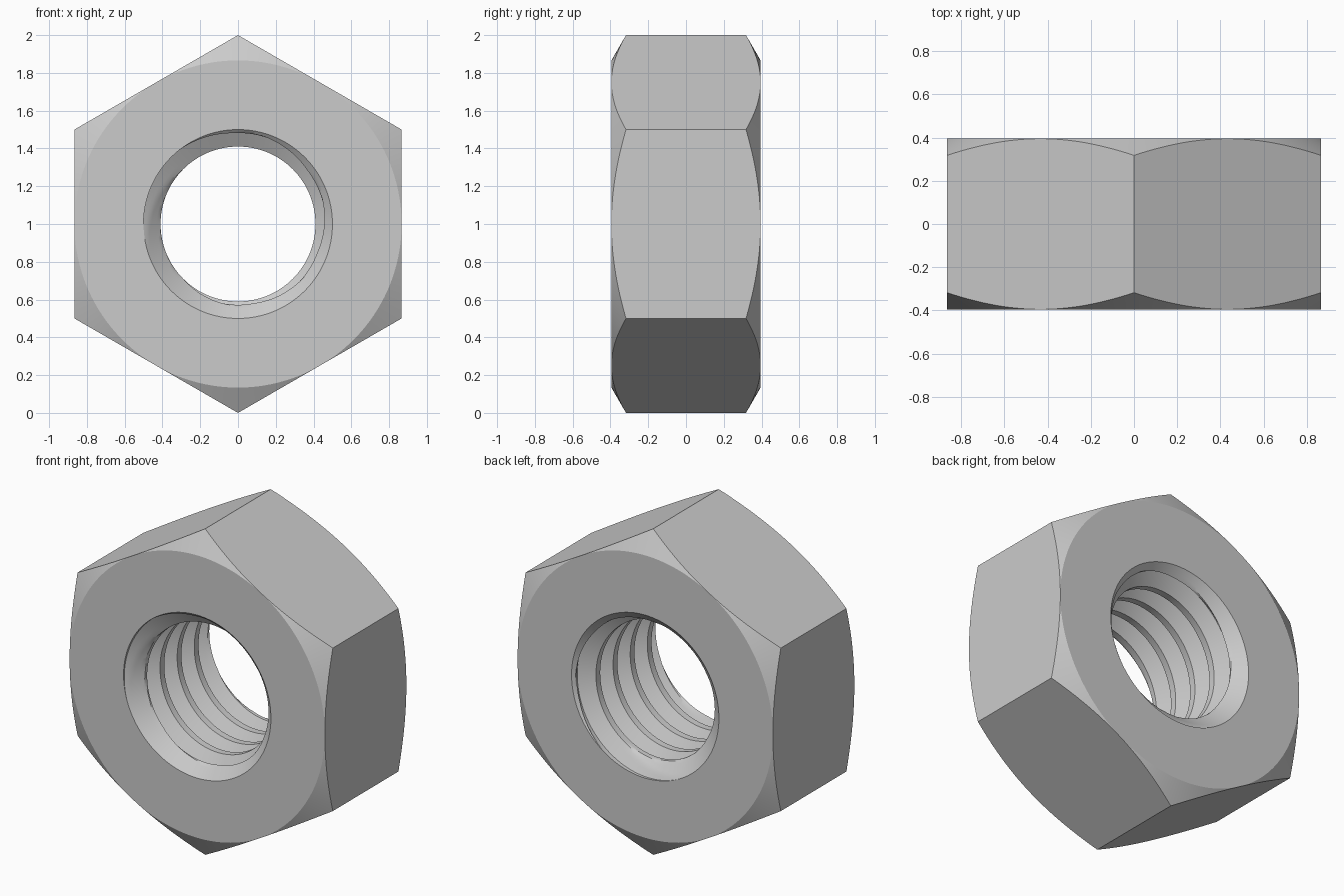
import bpy, bmesh, math

if "Cube" in bpy.data.objects:
    bpy.data.objects.remove(bpy.data.objects["Cube"])

N = 192              # angular divisions (multiple of 12)
H = 0.395            # half thickness
FLAT = math.sqrt(3) / 2   # half width across flats
MAJOR, MINOR = 0.5, 0.41  # thread root and crest radii
PITCH = 0.166
SUB = 16             # samples per thread pitch
SINK = 0.08          # countersink depth

mat = bpy.data.materials.new("steel grey")
mat.diffuse_color = (0.6, 0.6, 0.6, 1)
mat.use_nodes = True
mat.node_tree.nodes["Principled BSDF"].inputs["Base Color"].default_value = mat.diffuse_color


def thread_radius(j):
    """Trapezoid thread profile: crest 4/16, flank 5/16, root 2/16, flank 5/16."""
    p = j % SUB
    d = min(p, SUB - p)            # distance from crest centre
    return MINOR + (MAJOR - MINOR) * min(max((d - 2) / 5, 0), 1)


def column(t):
    """Closed radial section (radius, y) of the nut at angle t."""
    a = (t - math.pi / 2 + math.pi / 6) % (math.pi / 3) - math.pi / 6
    hexr = FLAT / math.cos(math.pi / 6 - abs(a))
    edge = H - (hexr - FLAT) * math.tan(math.radians(30))
    # hexagonal outside with 30 degree chamfer
    pts = [(MAJOR, -H), (FLAT, -H), (hexr, -edge), (hexr, edge), (FLAT, H), (MAJOR, H)]
    # threaded bore, from back to front, right-handed helix
    shift = -(t - math.pi) / (2 * math.pi) * PITCH - 0.315
    for j in range(SUB * 6, -SUB * 2, -1):
        y = min(max(j / SUB * PITCH + shift, -H), H)
        cone = MAJOR - (MAJOR - MINOR) * (H - abs(y)) / SINK
        r = MAJOR if abs(y) == H else max(thread_radius(j), cone)
        pts.append((r, y))
    return pts


# Sweep the section around the y axis
bm = bmesh.new()
cols = []
for i in range(N + 1):
    t = 2 * math.pi * i / N
    cols.append([bm.verts.new((r * math.cos(t), y, 1 + r * math.sin(t)))
                 for r, y in column(t)])
for a, b in zip(cols, cols[1:]):
    for k in range(len(a)):
        m = (k + 1) % len(a)
        bm.faces.new((a[k], b[k], b[m], a[m]))
bmesh.ops.remove_doubles(bm, verts=bm.verts, dist=1e-5)
bmesh.ops.dissolve_degenerate(bm, edges=bm.edges, dist=1e-6)
bmesh.ops.recalc_face_normals(bm, faces=bm.faces)
mesh = bpy.data.meshes.new("hex_nut")
bm.to_mesh(mesh)
bm.free()
mesh.materials.append(mat)

nut = bpy.data.objects.new("hex_nut", mesh)
bpy.context.collection.objects.link(nut)
bpy.context.view_layer.objects.active = nut
nut.select_set(True)
bpy.ops.object.shade_smooth_by_angle(angle=math.radians(25))
